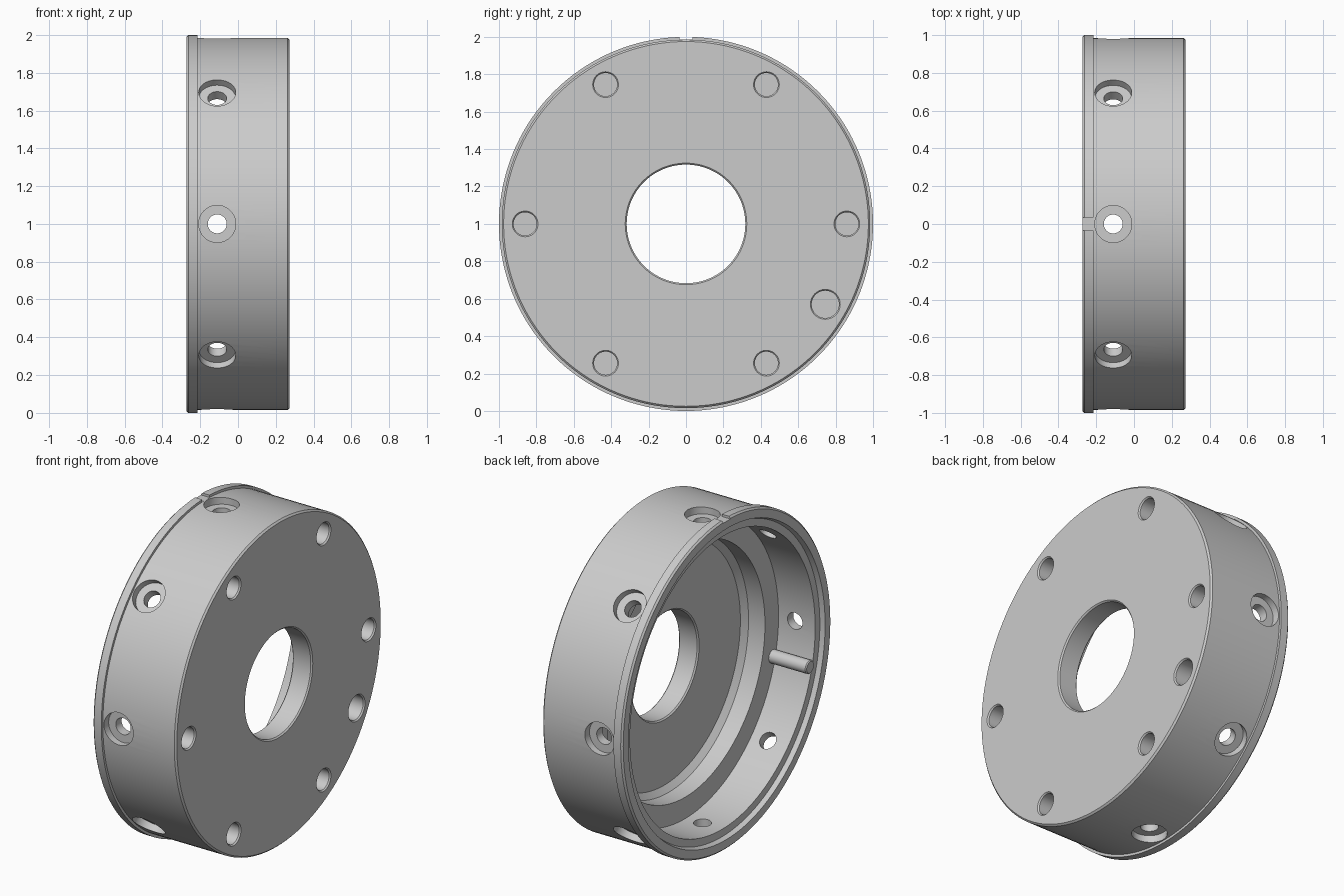
import bpy, bmesh
from math import radians, cos, sin, pi
from mathutils import Matrix, Vector

if "Cube" in bpy.data.objects:
    bpy.data.objects.remove(bpy.data.objects["Cube"])

CENTRE = Matrix.Translation((0, 0, 1))
HALF = 0.273


def lathe(bm, profile, segs, matrix):
    """Revolve a closed (along, radius) profile about local x, then place it."""
    verts = [bm.verts.new((x, 0, r)) for x, r in profile]
    edges = [bm.edges.new((verts[i], verts[(i + 1) % len(verts)])) for i in range(len(verts))]
    axis_edges = [e for e in edges if all(v.co.z < 1e-6 for v in e.verts)]
    edges = [e for e in edges if e not in axis_edges]
    for e in axis_edges:
        bm.edges.remove(e)
    before = set(bm.verts) - set(verts)
    bmesh.ops.spin(bm, geom=verts + edges, axis=(1, 0, 0), cent=(0, 0, 0),
                   angle=2 * pi, steps=segs, use_merge=False)
    new = [v for v in bm.verts if v not in before]
    bmesh.ops.remove_doubles(bm, verts=new, dist=1e-5)
    new = [v for v in bm.verts if v not in before]
    bmesh.ops.transform(bm, matrix=matrix, verts=new)


def make_object(name, bm):
    bmesh.ops.recalc_face_normals(bm, faces=bm.faces)
    mesh = bpy.data.meshes.new(name)
    bm.to_mesh(mesh)
    bm.free()
    obj = bpy.data.objects.new(name, mesh)
    bpy.context.collection.objects.link(obj)
    return obj


def smooth(obj):
    bpy.ops.object.select_all(action='DESELECT')
    obj.select_set(True)
    bpy.context.view_layer.objects.active = obj
    bpy.ops.object.shade_smooth_by_angle(angle=radians(30))


def at_angle(deg, r, x):
    a = radians(deg)
    return CENTRE @ Matrix.Translation((x, r * cos(a), r * sin(a)))


# Housing: flanged cup with a stepped recess and a central bore
bm = bmesh.new()
lathe(bm, [(-HALF, 0.99), (-HALF + 0.01, 1.0), (-0.215, 1.0), (-0.215, 0.985),
           (HALF - 0.01, 0.985), (HALF, 0.975),
           (HALF, 0.325), (HALF - 0.008, 0.317), (0.148, 0.317), (0.14, 0.325),
           (0.14, 0.72), (0.11, 0.755), (0.0, 0.755), (0.0, 0.885),
           (-0.245, 0.885), (-0.245, 0.93), (-HALF, 0.94)], 144, CENTRE)
housing = make_object("housing", bm)

# Cutters: eight counterbored radial holes, seven blind face holes, flange slot
bm = bmesh.new()
for i in range(8):
    turn = Matrix.Rotation(radians(45 * i), 4, 'X')
    place = CENTRE @ turn @ Matrix.Translation((-0.11, 0, 0)) @ Matrix.Rotation(-pi / 2, 4, 'Y')
    lathe(bm, [(0.8, 0), (0.8, 0.05), (0.94, 0.05), (0.94, 0.098), (1.1, 0.098), (1.1, 0)],
          40, place)
for deg, r in [(60 * i, 0.069) for i in range(6)] + [(-30, 0.08)]:
    lathe(bm, [(0.08, 0), (0.08, r - 0.007), (HALF - 0.008, r - 0.007), (HALF, r), (0.35, r), (0.35, 0)],
          40, at_angle(deg, 0.86, 0))
bmesh.ops.create_cube(bm, size=1, matrix=Matrix.Translation((-0.265, 0, 2.035))
                      @ Matrix.Diagonal((0.1, 0.07, 0.1, 1)))
cutter = make_object("hole_cutter", bm)
cutter.hide_render = True

mod = housing.modifiers.new("holes", 'BOOLEAN')
mod.operation = 'DIFFERENCE'
mod.solver = 'EXACT'
mod.object = cutter
bpy.context.view_layer.objects.active = housing
bpy.ops.object.modifier_apply(modifier=mod.name)
bpy.data.objects.remove(cutter)
smooth(housing)

# Locating pin standing on the inner step beside the wall
bm = bmesh.new()
lathe(bm, [(-0.25, 0), (-0.25, 0.034), (-0.244, 0.04), (0.02, 0.04), (0.02, 0)],
      32, at_angle(195, 0.86, 0))
smooth(make_object("locating_pin", bm))
